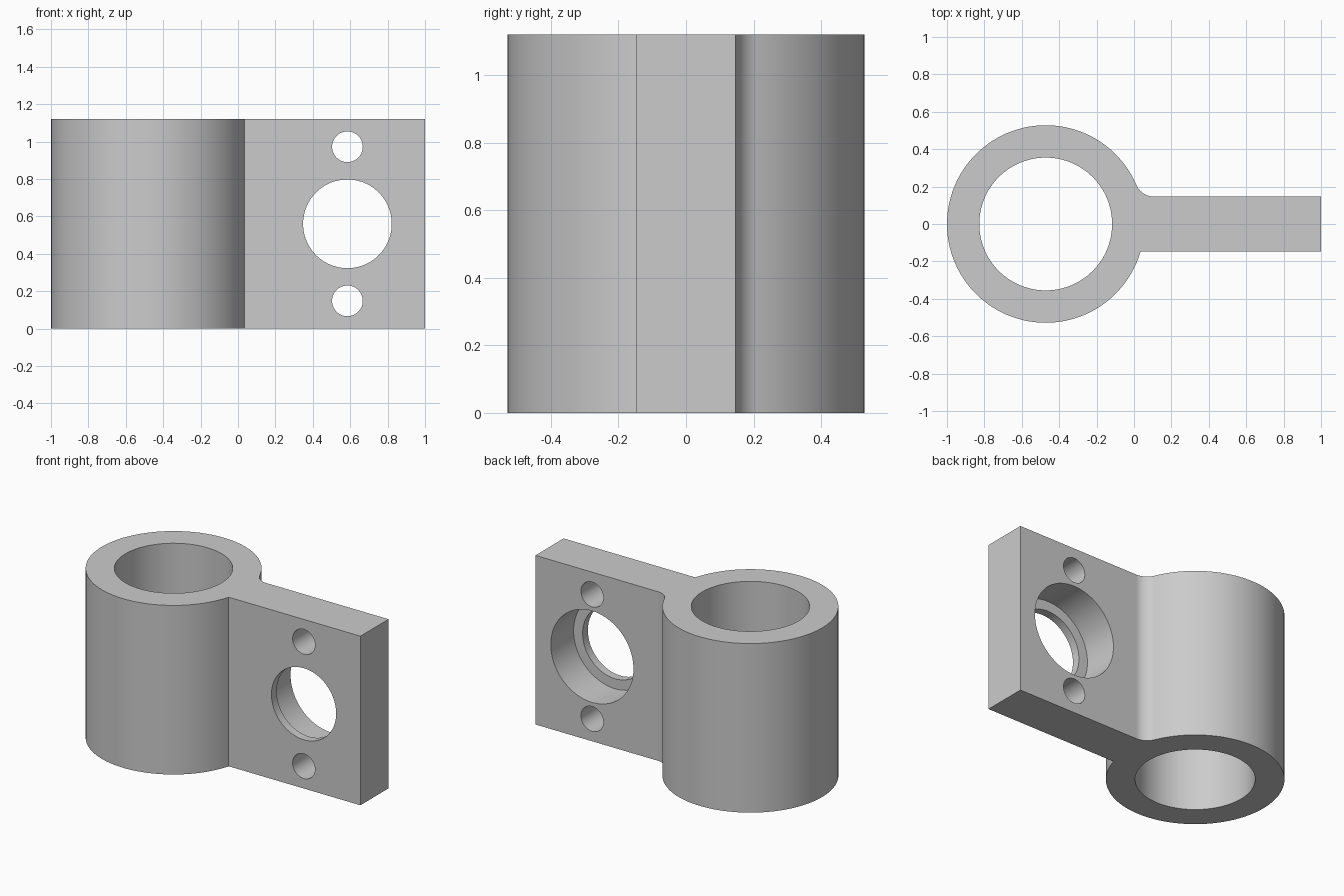
import bpy
import bmesh
from math import sin, cos, atan2, sqrt, pi, radians
from mathutils import Matrix, Vector

if "Cube" in bpy.data.objects:
    bpy.data.objects.remove(bpy.data.objects["Cube"], do_unlink=True)

HEIGHT = 1.12
RING_X, RING_R, BORE_R = -0.472, 0.528, 0.355
PLATE_Y, PLATE_END = 0.147, 1.0
FILLET_R = 0.1
HOLE_X, MID_Z = 0.585, HEIGHT / 2

grey = bpy.data.materials.new("plain grey")
grey.use_nodes = True
colour = (0.6, 0.6, 0.6, 1)
grey.diffuse_color = colour
grey.node_tree.nodes["Principled BSDF"].inputs["Base Color"].default_value = colour


def make_object(name, bm):
    bmesh.ops.recalc_face_normals(bm, faces=bm.faces)
    mesh = bpy.data.meshes.new(name)
    bm.to_mesh(mesh)
    bm.free()
    mesh.materials.append(grey)
    obj = bpy.data.objects.new(name, mesh)
    bpy.context.collection.objects.link(obj)
    return obj


def arc(cx, cy, r, start, end, steps):
    angles = [start + (end - start) * i / steps for i in range(steps + 1)]
    return [(cx + r * cos(a), cy + r * sin(a)) for a in angles]


def cylinder(name, radius, depth, matrix):
    bm = bmesh.new()
    bmesh.ops.create_cone(bm, cap_ends=True, segments=96, radius1=radius,
                          radius2=radius, depth=depth, matrix=matrix)
    return make_object(name, bm)


def cross_hole(name, radius, z, y_from, y_to):
    place = Matrix.Translation((HOLE_X, (y_from + y_to) / 2, z))
    return cylinder(name, radius, y_to - y_from, place @ Matrix.Rotation(pi / 2, 4, "X"))


# Outline: ring, fillet on the back side, flat plate
fillet_y = PLATE_Y + FILLET_R
fillet_dx = sqrt((RING_R + FILLET_R) ** 2 - fillet_y ** 2)
touch = atan2(fillet_y, fillet_dx)
corner = atan2(-PLATE_Y, sqrt(RING_R ** 2 - PLATE_Y ** 2))
outline = arc(RING_X, 0, RING_R, touch, 2 * pi + corner, 96)
outline += [(PLATE_END, -PLATE_Y), (PLATE_END, PLATE_Y)]
outline += arc(RING_X + fillet_dx, fillet_y, FILLET_R, -pi / 2, touch - pi, 16)[:-1]

bm = bmesh.new()
base = bm.faces.new([bm.verts.new((x, y, 0)) for x, y in outline])
grown = bmesh.ops.extrude_face_region(bm, geom=[base], use_keep_orig=True)
top = [v for v in grown["geom"] if isinstance(v, bmesh.types.BMVert)]
bmesh.ops.translate(bm, verts=top, vec=Vector((0, 0, HEIGHT)))
bracket = make_object("clamp_bracket", bm)

# Ring bore, stepped plate hole and two bolt holes
cutters = [
    cylinder("bore_cutter", BORE_R, 2, Matrix.Translation((RING_X, 0, MID_Z))),
    cross_hole("plate_hole_cutter", 0.237, MID_Z, -0.4, 0.4),
    cross_hole("counterbore_cutter", 0.303, MID_Z, -0.092, 0.4),
]
for side in (-1, 1):
    cutters.append(cross_hole("bolt_hole_cutter", 0.082, MID_Z + side * 0.412, -0.4, 0.4))

bpy.context.view_layer.objects.active = bracket
for cutter in cutters:
    mod = bracket.modifiers.new(cutter.name, "BOOLEAN")
    mod.operation = "DIFFERENCE"
    mod.solver = "EXACT"
    mod.object = cutter
    bpy.ops.object.modifier_apply(modifier=mod.name)
    bpy.data.objects.remove(cutter, do_unlink=True)

# Smooth curved walls with crisp rims
bpy.ops.object.select_all(action="DESELECT")
bracket.select_set(True)
bpy.ops.object.shade_smooth_by_angle(angle=radians(30))
weighted = bracket.modifiers.new("flat_face_normals", "WEIGHTED_NORMAL")
weighted.keep_sharp = True
